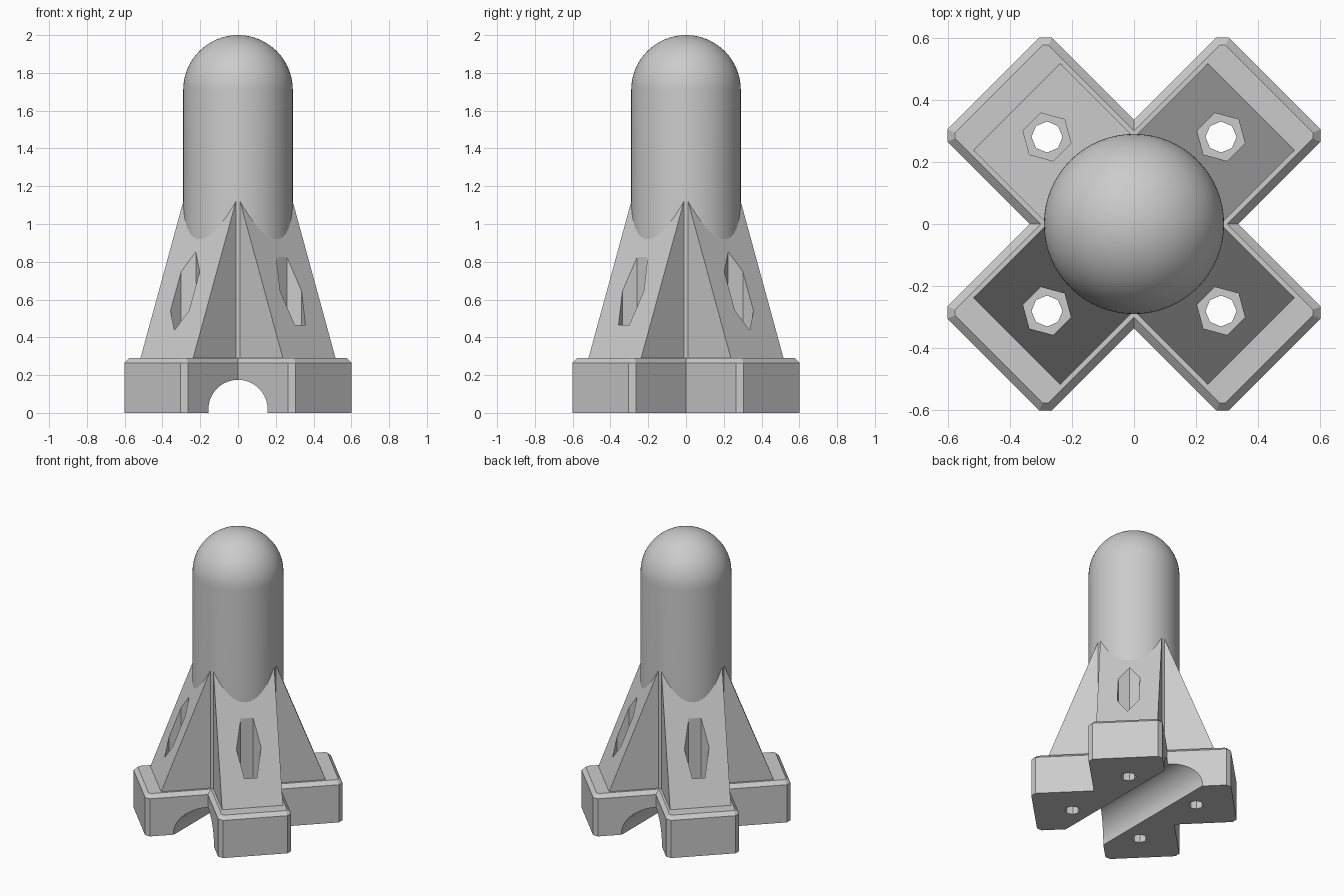
import bpy, bmesh
from math import radians, sin, cos, pi, sqrt
from mathutils import Vector, Matrix

cube = bpy.data.objects.get("Cube")
if cube:
    bpy.data.objects.remove(cube, do_unlink=True)

TURN = Matrix.Rotation(radians(45), 4, 'Z')
ARM, HALF, CHAMFER = 0.64, 0.237, 0.028      # base arm length, half width, corner cut
BASE_TOP, LIP = 0.29, 0.025
FOOT, FIN_HALF, SLOPE = 0.533, 0.197, 2.59   # sloped fins
RADIUS = 0.29
HOLE = 0.396                                 # hole distance from the centre

grey = bpy.data.materials.new("plain grey")
grey.use_nodes = True
grey.diffuse_color = (0.6, 0.6, 0.6, 1)
grey.node_tree.nodes["Principled BSDF"].inputs["Base Color"].default_value = (0.6, 0.6, 0.6, 1)


def loft(name, rings, matrix=Matrix()):
    """Closed solid through rings that share a point count."""
    bm = bmesh.new()
    loops = [[bm.verts.new(matrix @ Vector(p)) for p in ring] for ring in rings]
    n = len(loops[0])
    for a, b in zip(loops, loops[1:]):
        for i in range(n):
            j = (i + 1) % n
            bm.faces.new((a[i], a[j], b[j], b[i]))
    bm.faces.new(loops[0][::-1])
    bm.faces.new(loops[-1])
    bmesh.ops.recalc_face_normals(bm, faces=bm.faces)
    mesh = bpy.data.meshes.new(name)
    bm.to_mesh(mesh)
    bm.free()
    mesh.materials.append(grey)
    ob = bpy.data.objects.new(name, mesh)
    bpy.context.collection.objects.link(ob)
    return ob


def circle(r, sides, z, x=0, y=0):
    return [(x + r * cos(2 * pi * i / sides), y + r * sin(2 * pi * i / sides), z)
            for i in range(sides)]


def activate(ob):
    bpy.ops.object.select_all(action='DESELECT')
    ob.select_set(True)
    bpy.context.view_layer.objects.active = ob


def cut(ob, cutters):
    for c in cutters:
        mod = ob.modifiers.new("cut", 'BOOLEAN')
        mod.operation, mod.solver, mod.object = 'DIFFERENCE', 'EXACT', c
        activate(ob)
        bpy.ops.object.modifier_apply(modifier=mod.name)


def smooth(ob, angle=30):
    activate(ob)
    bpy.ops.object.shade_smooth_by_angle(angle=radians(angle))


# Cross outline with clipped outer corners
def cross(z, inset=0):
    u, v = ARM - inset, HALF - inset
    c = CHAMFER - inset * (2 - sqrt(2))
    arm = [(v, -v), (u - c, -v), (u, -v + c), (u, v - c), (u - c, v)]
    points = []
    for k in range(4):
        turn = Matrix.Rotation(k * pi / 2, 4, 'Z')
        points += [turn @ Vector((x, y, z)) for x, y in arm]
    return points


# Cross base
base = loft("cross_base", [cross(0), cross(BASE_TOP - LIP), cross(BASE_TOP, LIP)], TURN)

# Two crossing fins, each making a pair of sloped legs
def fin_ring(z):
    u = FOOT - (z - BASE_TOP) / SLOPE
    return [(u, -FIN_HALF, z), (u, FIN_HALF, z), (-u, FIN_HALF, z), (-u, -FIN_HALF, z)]


fins = [loft(f"sloped_fin_{k + 1}", [fin_ring(BASE_TOP - 0.01), fin_ring(1.25)],
             Matrix.Rotation(radians(45 + 90 * k), 4, 'Z')) for k in range(2)]

# Screw holes: wide hexagon through the fins, narrow bore through the base
wide, bores = [], []
for k in range(4):
    x, y = HOLE * cos(pi / 4 + k * pi / 2), HOLE * sin(pi / 4 + k * pi / 2)
    spot = Matrix.Translation((x, y, 0)) @ TURN
    wide.append(loft(f"hexagon_cutter_{k + 1}",
                     [circle(0.08, 6, 0.1), circle(0.08, 6, 1.5)], spot))
    bores.append(loft(f"bore_cutter_{k + 1}",
                      [circle(0.05, 8, -0.1), circle(0.05, 8, 0.5)], spot))

# Round tunnel from front to back
lie = Matrix.Translation((0, 0, 0.018)) @ Matrix.Rotation(pi / 2, 4, 'X')
tunnel = loft("tunnel_cutter", [circle(0.157, 64, -1), circle(0.157, 64, 1)], lie)

cut(base, bores + [tunnel])
smooth(base, 20)
for k, fin in enumerate(fins):
    cut(fin, [wide[k], wide[k + 2]])
for c in wide + bores + [tunnel]:
    bpy.data.objects.remove(c, do_unlink=True)

# Round body with a domed top
steps = 20
rings = [circle(RADIUS, 64, BASE_TOP - 0.05)]
for i in range(steps):
    a = i / steps * pi / 2
    rings.append(circle(RADIUS * cos(a), 64, 2 - RADIUS + RADIUS * sin(a)))
rings.append(circle(0.002, 64, 2))
smooth(loft("domed_body", rings))
